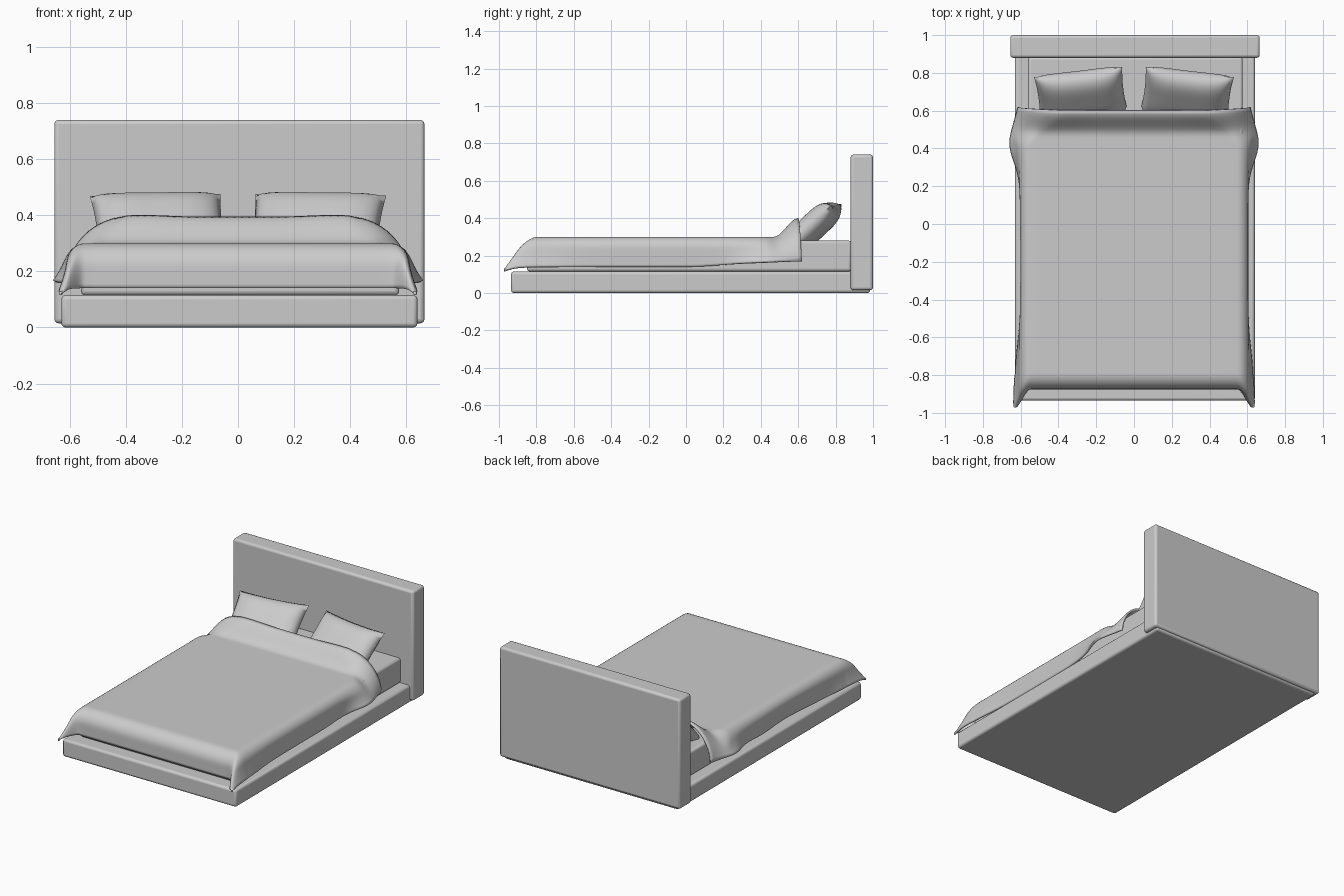
import bpy, bmesh, math
from mathutils import Matrix, Vector

if "Cube" in bpy.data.objects:
    bpy.data.objects.remove(bpy.data.objects["Cube"])

GREY = (0.6, 0.6, 0.6, 1)
mat = bpy.data.materials.new("light grey")
mat.use_nodes = True
mat.diffuse_color = GREY
mat.node_tree.nodes["Principled BSDF"].inputs["Base Color"].default_value = GREY


def add_object(name, bm):
    mesh = bpy.data.meshes.new(name)
    bm.to_mesh(mesh)
    bm.free()
    mesh.materials.append(mat)
    obj = bpy.data.objects.new(name, mesh)
    bpy.context.collection.objects.link(obj)
    return obj


def smooth(obj, angle=40):
    bpy.ops.object.select_all(action="DESELECT")
    obj.select_set(True)
    bpy.context.view_layer.objects.active = obj
    bpy.ops.object.shade_smooth_by_angle(angle=math.radians(angle))


def box(name, low, high, bevel):
    low, high = Vector(low), Vector(high)
    bm = bmesh.new()
    bmesh.ops.create_cube(bm, size=1)
    bmesh.ops.scale(bm, vec=high - low, verts=bm.verts)
    bmesh.ops.translate(bm, vec=(low + high) / 2, verts=bm.verts)
    obj = add_object(name, bm)
    mod = obj.modifiers.new("rounded edges", "BEVEL")
    mod.width, mod.segments = bevel, 3
    smooth(obj)
    return obj


def sheet(bm, rows, cols, point, flip=False):
    """Quad grid whose vertices come from point(row, col)."""
    grid = [[bm.verts.new(point(i, j)) for j in range(cols)] for i in range(rows)]
    for i in range(rows - 1):
        for j in range(cols - 1):
            quad = [grid[i][j], grid[i][j + 1], grid[i + 1][j + 1], grid[i + 1][j]]
            bm.faces.new(quad[::-1] if flip else quad)


def ramp(x, a, b):
    t = min(max((x - a) / (b - a), 0), 1)
    return t * t * (3 - 2 * t)


def bell(x, mid, width):
    return math.exp(-((x - mid) / width) ** 2)


# Bed frame, headboard and mattress
box("bed_frame", (-0.63, -0.935, 0), (0.64, 0.985, 0.115), 0.015)
box("headboard", (-0.655, 0.88, 0.015), (0.665, 1, 0.74), 0.015)
box("mattress", (-0.56, -0.85, 0.115), (0.575, 0.885, 0.28), 0.015)

# Blanket: flat top that bends over the sides and foot, raised at the head
SIDE, TOP, END = 14, 30, 14
FOOT_Y, FOOT_R, HEAD_Y = -0.79, 0.085, 0.6
LENGTH_STEPS = 70


def bend(arc, r):
    """Outward reach and drop of cloth laid over a round edge."""
    if arc < r * math.pi / 2:
        return r * math.sin(arc / r), r * (1 - math.cos(arc / r))
    return r, r + arc - r * math.pi / 2


def blanket_point(i, j):
    foot = max(END - i, 0) / END
    y = FOOT_Y + (HEAD_Y - FOOT_Y) * max(i - END, 0) / LENGTH_STEPS
    rise = ramp(y, 0.47, 0.6)
    top = 0.3 + 0.095 * rise
    hem = 0.14 + 0.03 * ramp(y, 0, 0.5)
    radius = 0.06 + 0.15 * ramp(y, 0.4, 0.6)
    half = 0.605 - radius
    over = max(SIDE - j, j - SIDE - TOP, 0) / SIDE
    sign = -1 if j < SIDE + TOP / 2 else 1
    across = min(max((j - SIDE) / TOP, 0), 1) * 2 - 1
    length_side = radius * (math.pi / 2 - 1) + top - hem
    length_foot = FOOT_R * (math.pi / 2 - 1) + top - hem
    a, b = over, foot
    d = (a ** 4 + b ** 4) ** 0.25
    if d == 0:
        return (across * half, y, top + 0.006 * rise * bell(abs(across), 0.85, 0.3))
    mix = b * b / (a * a + b * b)
    r = radius + (FOOT_R - radius) * mix
    reach, drop = bend(min(d, 1.06) * (length_side + (length_foot - length_side) * mix), r)
    corner = 2 * a * b / (a * a + b * b)
    hang = drop / (top - hem)
    # loose folds along the hem
    flare = 0.055 * bell(y, 0.43, 0.14) + 0.025 * bell(y, -0.8, 0.2)
    if sign < 0:
        flare -= 0.02 * bell(y, -0.2, 0.2)
    x = half + reach * a / math.hypot(a, b) + hang * a * (flare + 0.012 * corner)
    x = sign * x if a else across * half
    y -= reach * b / math.hypot(a, b) + 0.12 * corner ** 2 * hang
    y += 0.02 * rise * a
    return (x, y, top - drop)


bm = bmesh.new()
sheet(bm, END + LENGTH_STEPS + 1, 2 * SIDE + TOP + 1, blanket_point)
blanket = add_object("blanket", bm)
thick = blanket.modifiers.new("cloth thickness", "SOLIDIFY")
thick.thickness, thick.offset = 0.012, -1
smooth(blanket, 60)

# Pillows: two puffed faces meeting in a pinched seam, leaning to the headboard
N = 24


def pillow(name, side):
    bm = bmesh.new()
    for face in (1, -1):
        def point(i, j):
            u, v = 2 * j / N - 1, 2 * i / N - 1
            puff = ((1 - u ** 4) * (1 - v ** 4)) ** 0.6
            return (u * 0.235 * (1 - 0.04 * (1 - v * v)),
                    v * 0.165 * (1 - 0.06 * (1 - u * u)), face * 0.068 * puff)
        sheet(bm, N + 1, N + 1, point, face < 0)
    bmesh.ops.remove_doubles(bm, verts=bm.verts, dist=0.0005)
    place = (Matrix.Translation((side * 0.28, 0.685, 0.36))
             @ Matrix.Rotation(math.radians(-6 * side), 4, "Z")
             @ Matrix.Rotation(math.radians(43), 4, "X")
             @ Matrix.Rotation(math.radians(-1 * side), 4, "Z"))
    bmesh.ops.transform(bm, matrix=place, verts=bm.verts)
    smooth(add_object(name, bm), 75)


pillow("left_pillow", 1)
pillow("right_pillow", -1)
